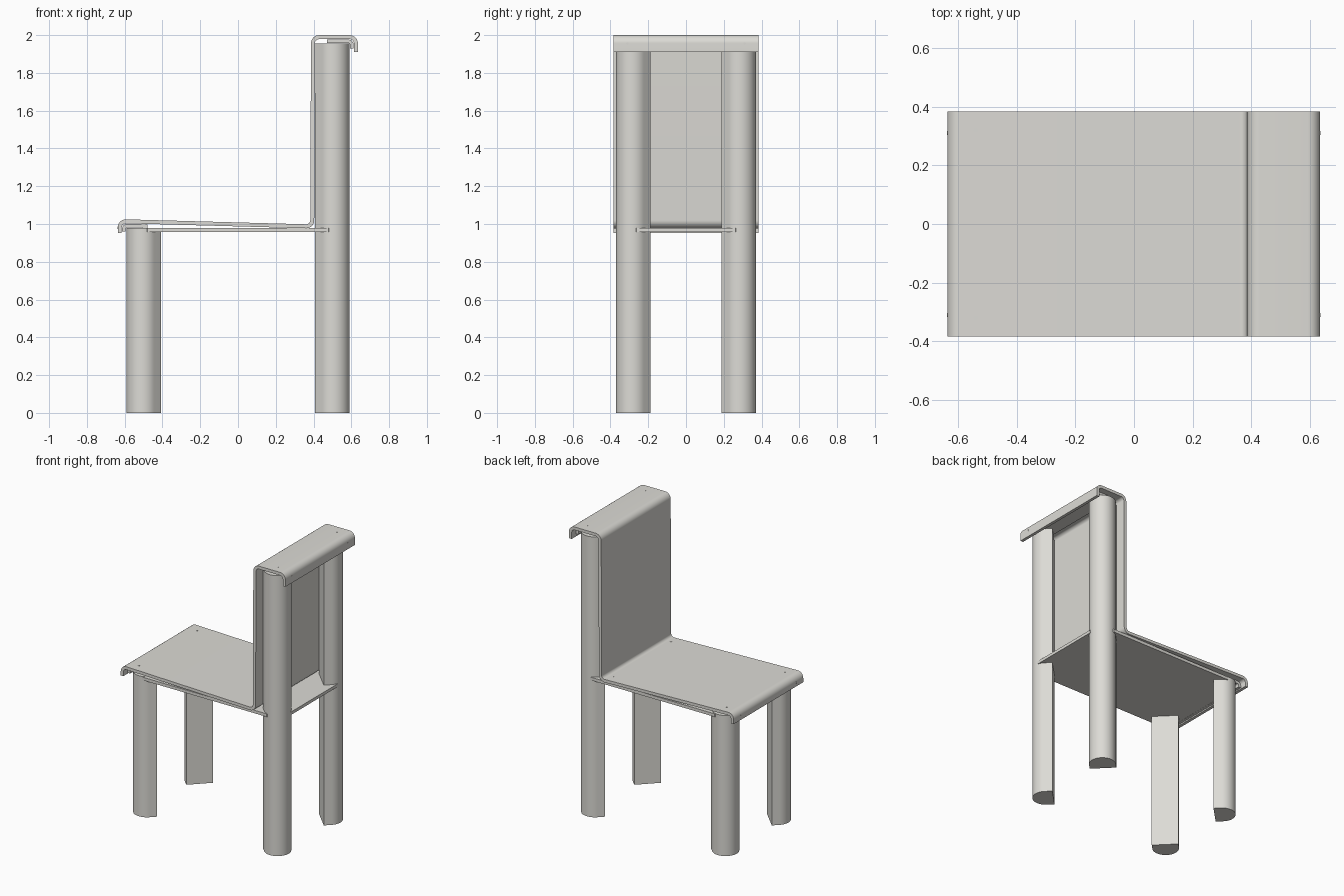
import bpy, bmesh, math
from mathutils import Vector

if "Cube" in bpy.data.objects:
    bpy.data.objects.remove(bpy.data.objects["Cube"])

metal = bpy.data.materials.new("warm_grey")
metal.diffuse_color = (0.72, 0.71, 0.67, 1)
metal.use_nodes = True
metal.node_tree.nodes["Principled BSDF"].inputs["Base Color"].default_value = metal.diffuse_color


def prism(name, outline, direction, origin, smooth=False):
    """Extrude a flat closed outline of 3D points along a direction."""
    bm = bmesh.new()
    face = bm.faces.new([bm.verts.new(Vector(p) + Vector(origin)) for p in outline])
    ext = bmesh.ops.extrude_face_region(bm, geom=[face], use_keep_orig=True)
    verts = [g for g in ext["geom"] if isinstance(g, bmesh.types.BMVert)]
    bmesh.ops.translate(bm, verts=verts, vec=direction)
    bmesh.ops.recalc_face_normals(bm, faces=bm.faces)
    me = bpy.data.meshes.new(name)
    bm.to_mesh(me)
    bm.free()
    ob = bpy.data.objects.new(name, me)
    bpy.context.collection.objects.link(ob)
    me.materials.append(metal)
    if smooth:
        bpy.ops.object.select_all(action='DESELECT')
        ob.select_set(True)
        bpy.context.view_layer.objects.active = ob
        bpy.ops.object.shade_smooth_by_angle(angle=math.radians(30))
    return ob


def fillet(points, radius, steps=8):
    """Round the inner corners of an open path."""
    pts = [Vector((x, 0, z)) for x, z in points]
    out = [pts[0]]
    for a, b, c in zip(pts, pts[1:], pts[2:]):
        u, v = (a - b).normalized(), (c - b).normalized()
        half = u.angle(v) / 2
        centre = b + (u + v).normalized() * (radius / math.sin(half))
        p = b + u * (radius / math.tan(half)) - centre
        q = b + v * (radius / math.tan(half)) - centre
        for i in range(steps + 1):
            out.append(centre + p.lerp(q, i / steps).normalized() * radius)
    return out + [pts[-1]]


def bent_sheet(name, points, radius, thick, half_width):
    """Sheet of even thickness following a rounded path in the xz plane."""
    path = fillet(points, radius)
    left, right = [], []
    for i, p in enumerate(path):
        t = (path[min(i + 1, len(path) - 1)] - path[max(i - 1, 0)]).normalized()
        n = Vector((-t.z, 0, t.x)) * (thick / 2)
        left.append(p + n)
        right.append(p - n)
    return prism(name, left + right[::-1], (0, 2 * half_width, 0),
                 (0, -half_width, 0), True)


# One folded sheet forming the seat, backrest and both lips
bent_sheet("seat_and_back_sheet",
           [(-.626, .953), (-.626, 1.015), (.393, .987), (.397, 1.989),
            (.624, 1.989), (.624, 1.91)], .032, .021, .383)

# Inner brackets under the front lip and top lip
bent_sheet("front_bracket", [(-.604, .96), (-.604, .992), (-.48, .989)], .018, .019, .34)
bent_sheet("top_bracket", [(.47, 1.967), (.602, 1.967), (.602, 1.93)], .018, .019, .34)

# Round-backed legs whose flat faces point diagonally inward
R, DEPTH = .086, .05
for sx in (-1, 1):
    for sy in (-1, 1):
        turn = math.atan2(sy, sx)
        shape = [(-DEPTH, -R)]
        shape += [(R * math.cos(a), R * math.sin(a))
                  for a in (math.pi * (i / 32 - .5) for i in range(33))]
        shape += [(-DEPTH, R)]
        c, s = math.cos(turn), math.sin(turn)
        outline = [(x * c - y * s, x * s + y * c, 0) for x, y in shape]
        height = 1.955 if sx > 0 else .98
        prism(("back" if sx > 0 else "front") + "_leg", outline, (0, 0, height),
              (sx * .505, sy * .284, 0), True)

# Support plate with chamfered corners slotted into the legs
plate = []
for sx, sy in ((1, 1), (-1, 1), (-1, -1), (1, -1)):
    corner = [(sx * .59, sy * .263, 0), (sx * .48, sy * .37, 0)]
    plate += corner if sx * sy > 0 else corner[::-1]
prism("support_plate", plate, (0, 0, .021), (0, 0, .957))

# Small fasteners on the seat, the top and the two lips
ring = [(.007 * math.cos(i * math.pi / 6), .007 * math.sin(i * math.pi / 6))
        for i in range(12)]
for sy in (-1, 1):
    for x, z in ((-.54, 1.0215), (.34, .9975), (.54, 1.997)):
        prism("top_fastener", [(a, b, 0) for a, b in ring], (0, 0, .003), (x, sy * .32, z))
    for x, z in ((-.6375, .98), (.6335, 1.955)):
        prism("lip_fastener", [(0, a, b) for a, b in ring], (.002, 0, 0), (x, sy * .31, z))
